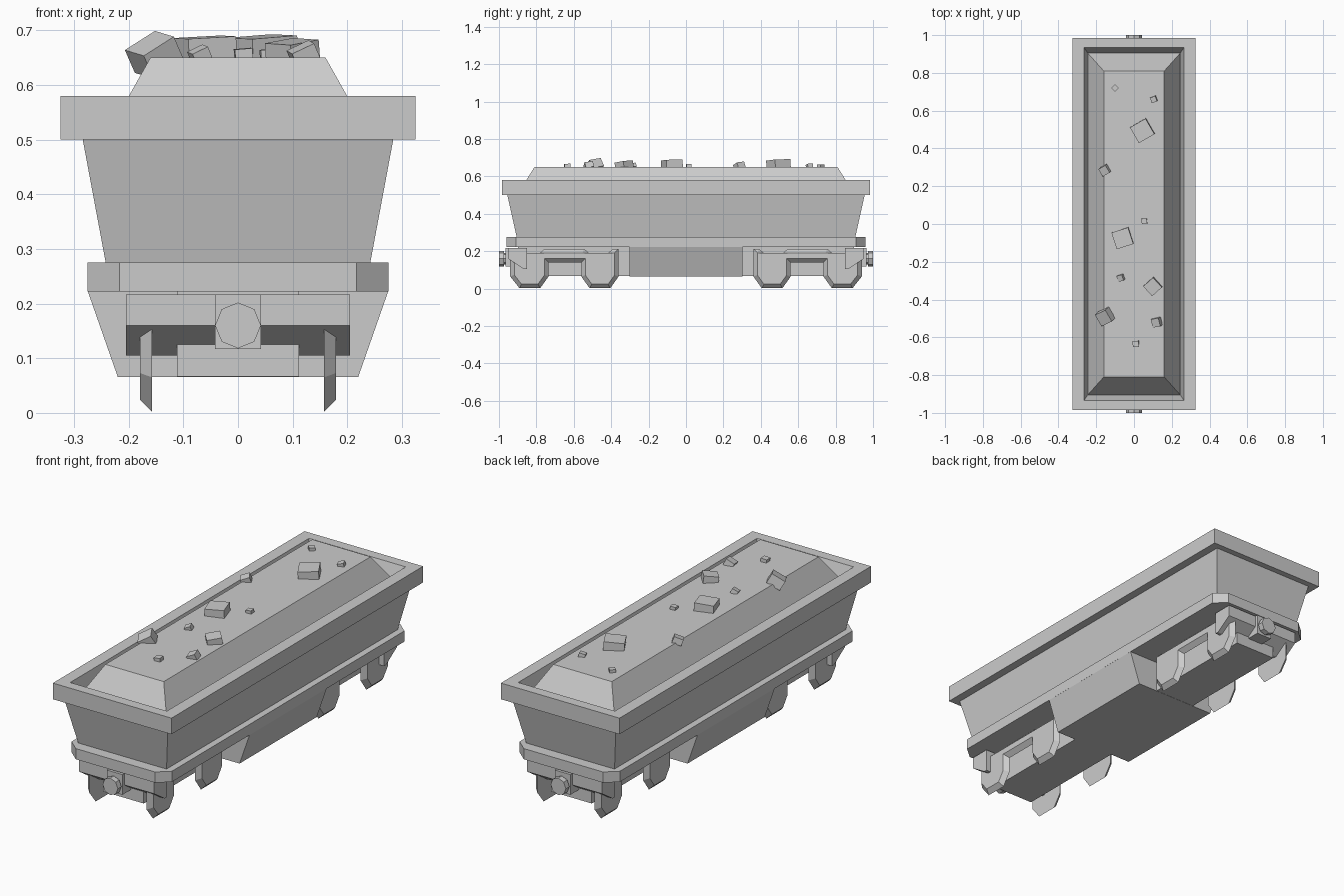
import bpy, bmesh, math
from mathutils import Vector, Matrix, Euler

if "Cube" in bpy.data.objects:
    bpy.data.objects.remove(bpy.data.objects["Cube"])


def finish(name, bm):
    bmesh.ops.recalc_face_normals(bm, faces=bm.faces)
    me = bpy.data.meshes.new(name)
    bm.to_mesh(me)
    bm.free()
    ob = bpy.data.objects.new(name, me)
    bpy.context.collection.objects.link(ob)
    return ob


def loft(name, rings):
    """Solid skinned through matching rings of points, capped at both ends."""
    bm = bmesh.new()
    loops = [[bm.verts.new(p) for p in ring] for ring in rings]
    n = len(loops[0])
    for a, b in zip(loops, loops[1:]):
        for i in range(n):
            j = (i + 1) % n
            bm.faces.new((a[i], a[j], b[j], b[i]))
    bm.faces.new(loops[0])
    bm.faces.new(loops[-1])
    return finish(name, bm)


def rect(hx, hy, z):
    return [(-hx, -hy, z), (hx, -hy, z), (hx, hy, z), (-hx, hy, z)]


def box(name, x0, x1, y0, y1, z0, z1):
    return loft(name, [[(x0, y0, z), (x1, y0, z), (x1, y1, z), (x0, y1, z)]
                       for z in (z0, z1)])


def inset(pts, d):
    """Mitred inward offset of a 2D outline."""
    area = sum(p[0] * q[1] - q[0] * p[1] for p, q in zip(pts, pts[1:] + pts[:1]))
    s = 1 if area > 0 else -1
    out = []
    for i, p in enumerate(pts):
        p, a, b = Vector(p), Vector(pts[i - 1]), Vector(pts[(i + 1) % len(pts)])
        e, f = (p - a).normalized(), (b - p).normalized()
        n1, n2 = Vector((-e.y, e.x)) * s, Vector((-f.y, f.x)) * s
        out.append(p + (n1 + n2) * d / (1 + n1.dot(n2)))
    return out


# Flared tub with overhanging rim and sloped inner walls
loft("tub", [rect(.242, .905, .275), rect(.284, .955, .50), rect(.325, .985, .50),
             rect(.325, .985, .58), rect(.265, .935, .58), rect(.245, .905, .50)])

# Heaped load with sloped sides
loft("load", [rect(.245, .905, .499), rect(.16, .81, .65)])

# Loose lumps: x, y, size, turn, tilt
lumps = [(.045, .495, .095, 30, 4), (-.06, -.075, .092, 18, 3), (.10, -.33, .07, 42, 8),
         (-.153, -.49, .07, 25, 30), (-.155, .285, .045, 30, 20), (.12, -.52, .045, 10, 25),
         (-.10, .72, .028, 45, 0), (.105, .66, .03, 20, 12), (.055, .015, .028, 5, 5),
         (-.07, -.285, .032, 15, 25), (.01, -.635, .032, 4, 5)]
for x, y, s, turn, tilt in lumps:
    bm = bmesh.new()
    rot = Euler((math.radians(tilt / 3), -math.radians(tilt), math.radians(turn))).to_matrix().to_4x4()
    bmesh.ops.create_cube(bm, size=1, matrix=Matrix.Translation((x, y, .655)) @ rot
                          @ Matrix.Diagonal((s, s, s * .7, 1)))
    finish("lump", bm)

# Underframe deck with chamfered corners
deck = [(.217, -.96), (.275, -.91), (.275, .91), (.217, .96),
        (-.217, .96), (-.275, .91), (-.275, -.91), (-.217, -.96)]
loft("deck", [[(x, y, z) for x, y in deck] for z in (.222, .275)])

# Central spine and tapered belly between the wheel sets
box("spine", -.112, .112, -.898, .898, .067, .224)
loft("belly", [rect(.22, .302, .066), rect(.275, .302, .223)])

# Wheel-set side plates: two wheels joined by a bar, bevelled outer edge
outline = [(.36, .213), (.36, .065), (.405, .002), (.515, .002), (.56, .065), (.56, .14),
           (.735, .14), (.735, .065), (.78, .002), (.89, .002), (.94, .065), (.94, .213),
           (.91, .213), (.88, .187), (.785, .187), (.755, .213),
           (.545, .213), (.515, .187), (.42, .187), (.39, .213)]
outer = inset(outline, .022)
for sx in (-1, 1):
    for sy in (-1, 1):
        loft("wheel_set", [[(sx * .157, sy * y, z) for y, z in outline],
                           [(sx * .179, sy * y, z) for y, z in outer]])

# End beams, coupling plates and octagonal buffers
beam = [(.85, .217), (.95, .217), (.95, .16), (.867, .105), (.85, .105)]
for s in (-1, 1):
    loft("end_beam", [[(x, s * y, z) for y, z in beam] for x in (-.205, .205)])
    box("coupling_plate", -.042, .042, *sorted((s * .88, s * .965)), .117, .217)
    for name, r, y0, y1 in (("buffer_stem", .03, .95, .975), ("buffer", .042, .972, 1.0)):
        loft(name, [[(r * math.cos(k * math.pi / 4), s * y, .16 + r * math.sin(k * math.pi / 4))
                     for k in range(8)] for y in (y0, y1)])
